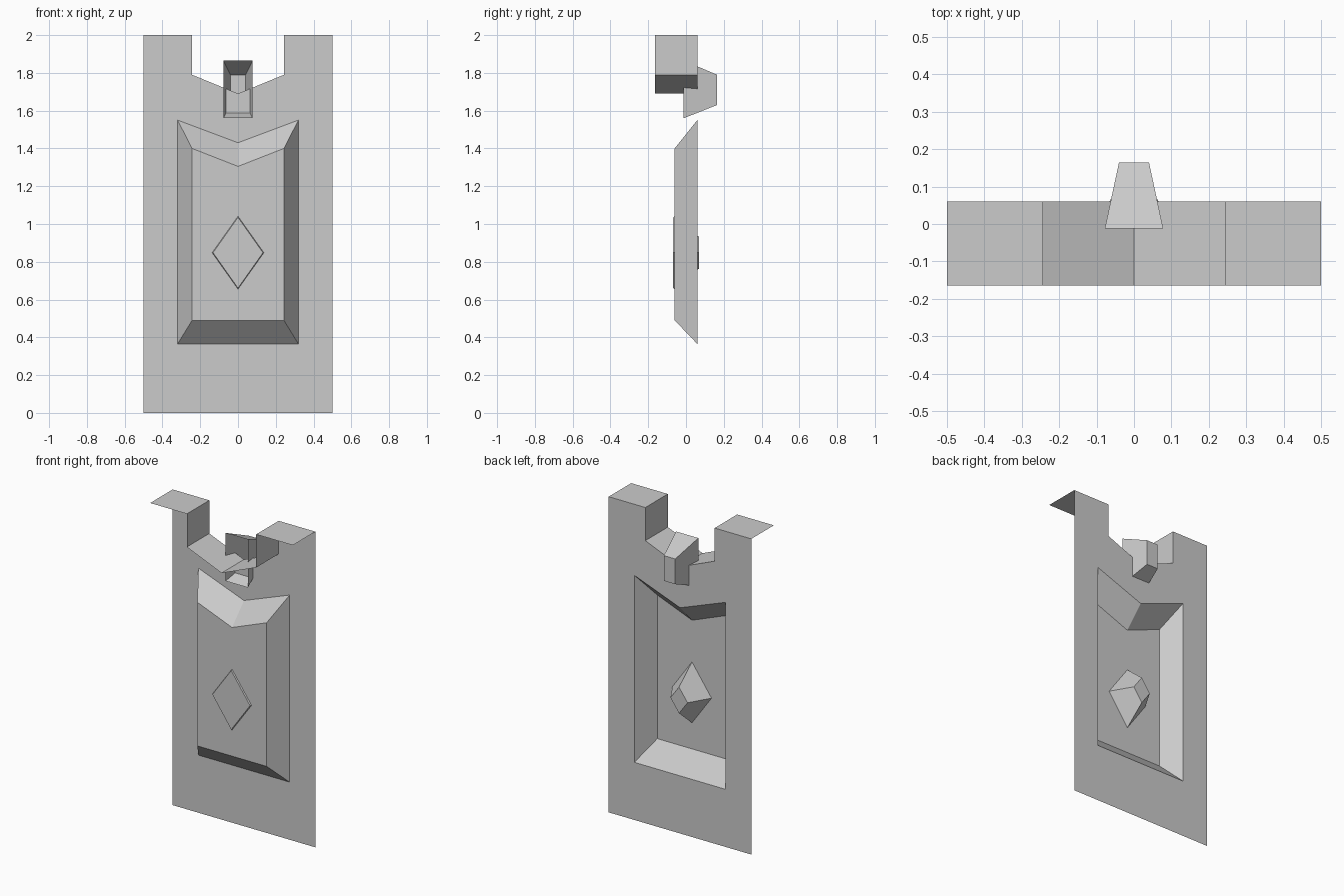
import bpy
import bmesh

cube = bpy.data.objects.get("Cube")
if cube:
    bpy.data.objects.remove(cube)

grey = bpy.data.materials.new("plain_grey")
grey.use_nodes = True
COLOUR = (0.6, 0.6, 0.6, 1)
grey.diffuse_color = COLOUR
grey.node_tree.nodes["Principled BSDF"].inputs["Base Color"].default_value = COLOUR

SHEET_Y, PANEL_Y, LIP_Y = 0.06, -0.06, -0.165


def finish(name, bm):
    mesh = bpy.data.meshes.new(name)
    bm.to_mesh(mesh)
    bm.free()
    mesh.materials.append(grey)
    obj = bpy.data.objects.new(name, mesh)
    bpy.context.collection.objects.link(obj)
    return obj


def mirror(obj):
    mod = obj.modifiers.new("Mirror", "MIRROR")
    mod.use_clip = True


def loft(name, rings, closed=False):
    """Skin outlines of (x, z) points placed at depths y; cap the last one."""
    bm = bmesh.new()
    loops = [[bm.verts.new((x, y, z)) for x, z in pts] for y, pts in rings]
    for a, b in zip(loops, loops[1:]):
        for i in range(len(a)):
            j = (i + 1) % len(a)
            bm.faces.new((a[i], a[j], b[j], b[i]))
    bm.faces.new(loops[-1])
    if closed:
        bm.faces.new(loops[0][::-1])
        bmesh.ops.recalc_face_normals(bm, faces=bm.faces)
    return finish(name, bm)


def panel(w, low, high, mid):
    return [(-w, low), (w, low), (w, high), (0, mid), (-w, high)]


def rect(w, low, high):
    return [(-w, low), (w, low), (w, high), (-w, high)]


def diamond(w, h, z=0.848):
    return [(0, z - h), (w, z), (0, z + h), (-w, z)]


# Thin sheet with a panel opening and a notched top, half mirrored
notch = [(0, 1.69), (0.243, 1.79), (0.243, 2), (0.5, 2)]
_, low, high, mid, _ = outline = panel(0.32, 0.365, 1.55, 1.43)
bm = bmesh.new()
for poly in (
    [(0, 0), (0.5, 0), low, (0, low[1])],
    [(0.5, 0), (0.5, 2), high, low],
    notch[::-1] + [mid, high],
):
    bm.faces.new([bm.verts.new((x, SHEET_Y, z)) for x, z in poly])
bmesh.ops.remove_doubles(bm, verts=bm.verts, dist=0.0001)
mirror(finish("sheet", bm))

# Lip folded forward along the notched top
bm = bmesh.new()
front = [bm.verts.new((x, LIP_Y, z)) for x, z in notch]
back = [bm.verts.new((x, SHEET_Y, z)) for x, z in notch]
for i in range(len(notch) - 1):
    bm.faces.new((front[i], front[i + 1], back[i + 1], back[i]))
mirror(finish("top_lip", bm))

# Raised panel, hollow behind
loft("raised_panel", [(SHEET_Y, outline), (PANEL_Y, panel(0.243, 0.49, 1.4, 1.305))])

# Gem set through the panel
loft("gem", [(0.07, diamond(0.06, 0.083)),
             (PANEL_Y, diamond(0.137, 0.193)),
             (-0.068, diamond(0.132, 0.187))], closed=True)

# Tapered socket open at the front
loft("socket", [(-0.012, rect(0.078, 1.56, 1.865)), (0.165, rect(0.04, 1.63, 1.79))])
